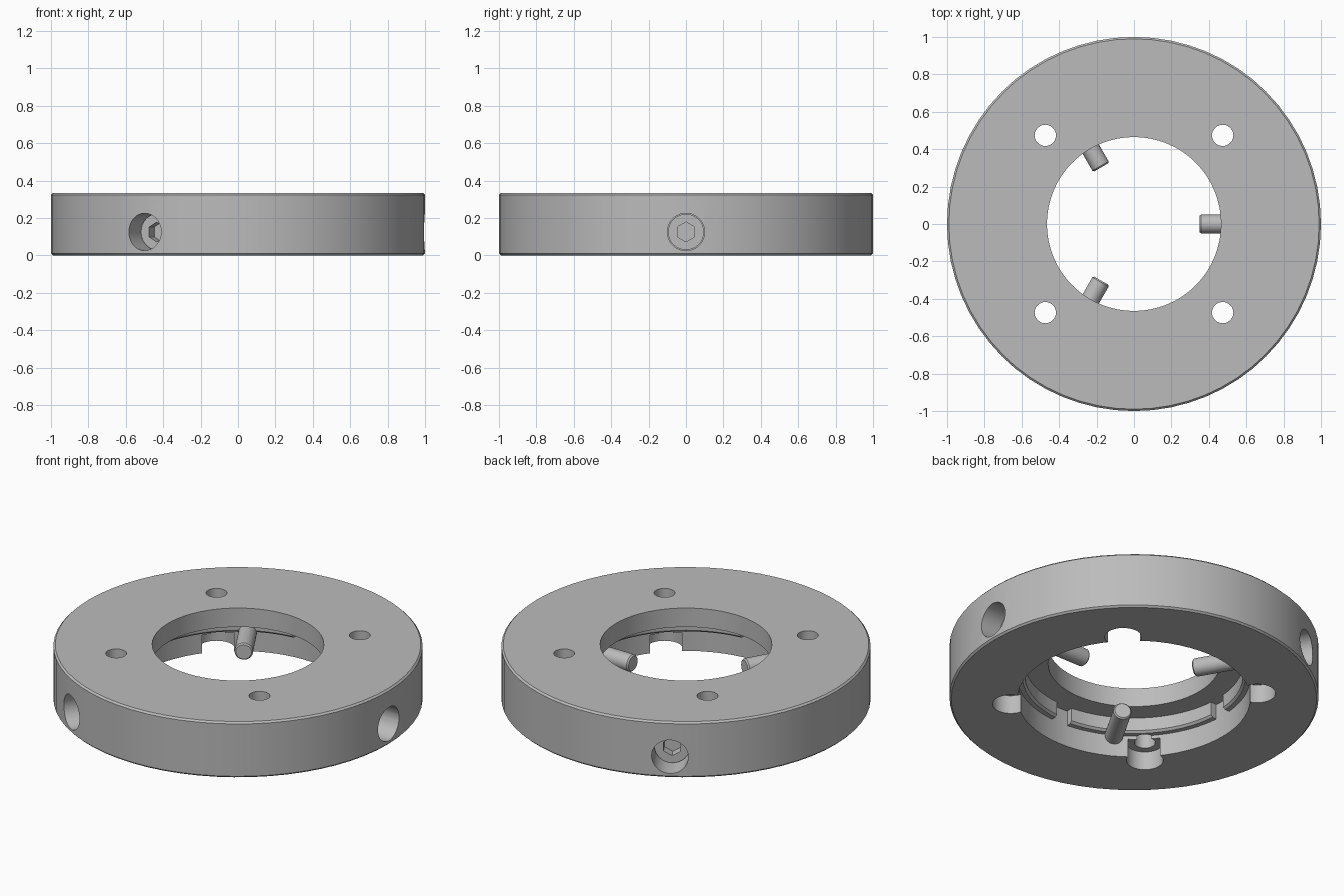
import bpy, bmesh
from math import radians, cos, sin, pi
from mathutils import Matrix

cube = bpy.data.objects.get("Cube")
if cube:
    bpy.data.objects.remove(cube, do_unlink=True)

metal = bpy.data.materials.new("grey_metal")
metal.use_nodes = True
GREY = (0.5, 0.5, 0.5, 1)
metal.diffuse_color = GREY
metal.node_tree.nodes["Principled BSDF"].inputs["Base Color"].default_value = GREY


def lathe(name, profile, sides, matrix=Matrix(), start=0.0, sweep=2 * pi):
    """Sweep a closed (radius, z) outline round the z axis, fully or as an arc."""
    bm = bmesh.new()
    full = sweep > 6.28
    steps = sides if full else sides + 1
    rings = []
    for i in range(steps):
        a = start + sweep * i / sides
        rings.append([bm.verts.new((r * cos(a), r * sin(a), z)) for r, z in profile])
    n = len(profile)
    for i in range(sides):
        p, q = rings[i], rings[(i + 1) % steps]
        for j in range(n):
            k = (j + 1) % n
            if profile[j][0] or profile[k][0]:
                bm.faces.new((p[j], q[j], q[k], p[k]))
    if not full:
        bm.faces.new(rings[0])
        bm.faces.new(rings[-1])
    bmesh.ops.remove_doubles(bm, verts=bm.verts, dist=1e-5)
    bmesh.ops.recalc_face_normals(bm, faces=bm.faces)
    bm.transform(matrix)
    mesh = bpy.data.meshes.new(name)
    bm.to_mesh(mesh)
    bm.free()
    mesh.materials.append(metal)
    obj = bpy.data.objects.new(name, mesh)
    bpy.context.collection.objects.link(obj)
    return obj


def rod(name, radius, low, high, sides, matrix):
    return lathe(name, [(0, low), (radius, low), (radius, high), (0, high)], sides, matrix)


def select(obj):
    bpy.ops.object.select_all(action='DESELECT')
    obj.select_set(True)
    bpy.context.view_layer.objects.active = obj


def cut(obj, cutters):
    select(obj)
    for c in cutters:
        mod = obj.modifiers.new("cut", 'BOOLEAN')
        mod.operation = 'DIFFERENCE'
        mod.solver = 'EXACT'
        mod.object = c
        bpy.ops.object.modifier_apply(modifier=mod.name)


def finish(obj):
    select(obj)
    bpy.ops.object.shade_smooth_by_angle(angle=radians(30))


R_BORE, R_RECESS, H, LEDGE = 0.465, 0.63, 0.333, 0.22
BOLT_R, SCREW_Z, BEVEL = 0.67, 0.125, 0.01
bolt_angles = [radians(45 + 90 * i) for i in range(4)]
screw_frames = [Matrix.Translation((0, 0, SCREW_Z)) @ Matrix.Rotation(radians(120 * i), 4, 'Z')
                @ Matrix.Rotation(pi / 2, 4, 'Y') for i in range(3)]

# Ring body: chamfered rim, bore, wider recess underneath
body = lathe("ring_body", [
    (R_BORE, H), (1 - BEVEL, H), (1, H - BEVEL), (1, BEVEL), (1 - BEVEL, 0),
    (R_RECESS, 0), (R_RECESS, LEDGE), (R_BORE, LEDGE)], 64)

# Mounting holes with counterbores from below, and radial screw pockets
bolt_frames = [Matrix.Translation((BOLT_R * cos(a), BOLT_R * sin(a), 0)) for a in bolt_angles]
holes = [rod("hole_cutter", 0.057, -0.1, 0.5, 24, m) for m in bolt_frames]
notches = [rod("notch_cutter", 0.1, -0.1, 0.11, 32, m) for m in bolt_frames]
pockets = [rod("pocket_cutter", 0.1, 0.765, 1.1, 32, m) for m in screw_frames]
cut(body, notches + holes + pockets)
finish(body)

# Curved locking lugs under the ledge
half = radians(40)
for i, a in enumerate(bolt_angles):
    lug = lathe(f"locking_lug_{i + 1}", [
        (0.59, LEDGE + 0.002), (0.59, 0.142), (0.602, 0.13),
        (R_RECESS + 0.005, 0.13), (R_RECESS + 0.005, LEDGE + 0.002)],
        16, start=a - half, sweep=2 * half)
    cut(lug, [holes[i]])
    finish(lug)

# Radial clamp screws with hexagonal sockets
for i, m in enumerate(screw_frames):
    screw = lathe(f"clamp_screw_{i + 1}", [
        (0, 0.35), (0.043, 0.35), (0.05, 0.358), (0.05, 0.76),
        (0.096, 0.76), (0.096, 0.87), (0, 0.87)], 32, m)
    socket = rod("socket_cutter", 0.053, 0.815, 0.95, 6, m)
    cut(screw, [socket])
    bpy.data.objects.remove(socket, do_unlink=True)
    finish(screw)

# Remove the cutters
for c in holes + notches + pockets:
    bpy.data.objects.remove(c, do_unlink=True)
